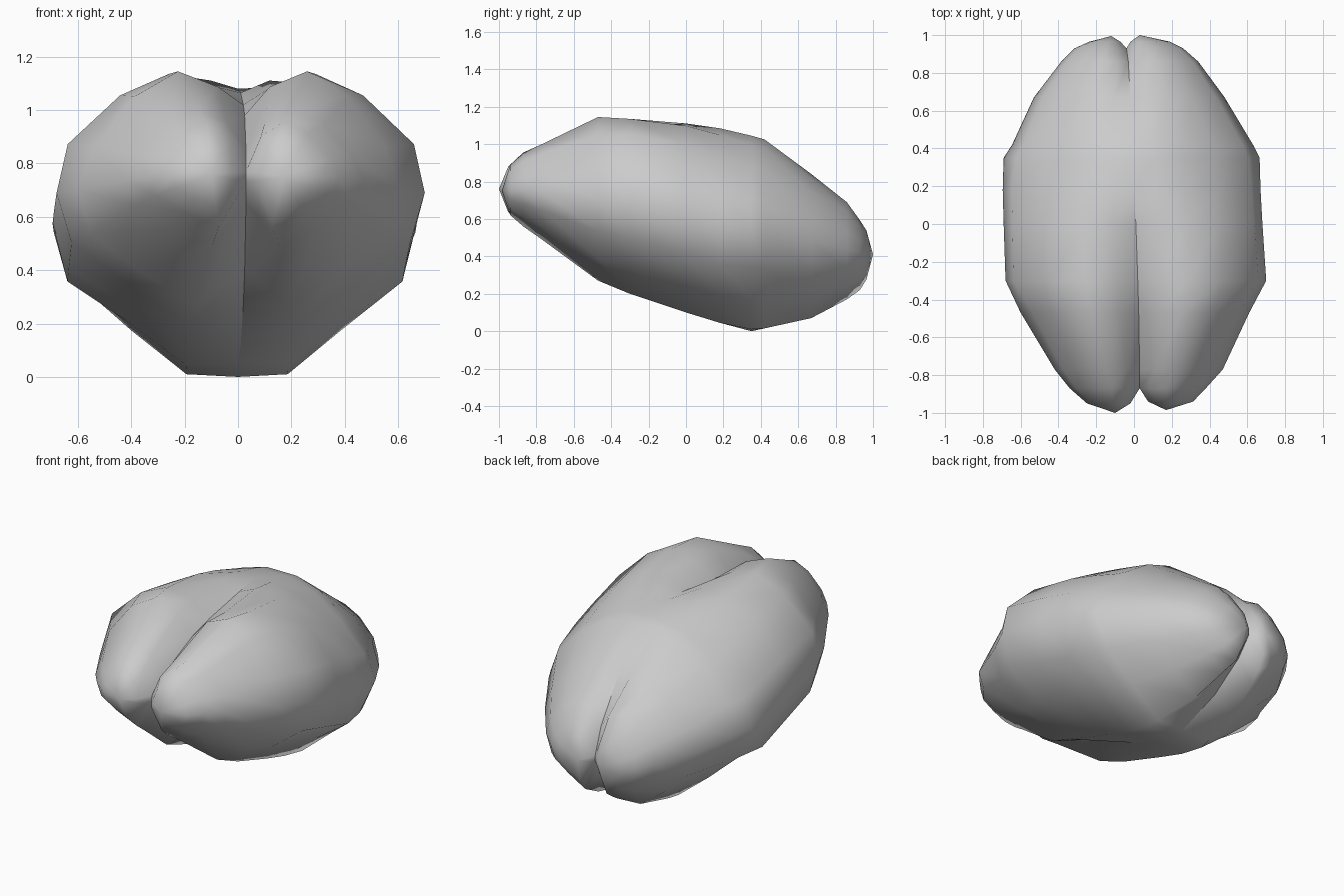
import bpy, bmesh

# Slices front to back: y, right width, left width, crown z, widest z, base z,
# top groove z, bottom groove z, groove x
SLICES = [
    (-0.87, 0.38, 0.34, 0.955, 0.75, 0.56, 0.77, 0.73, 0.03),
    (-0.77, 0.47, 0.42, 1.00, 0.74, 0.49, 0.85, 0.65, 0.03),
    (-0.47, 0.61, 0.60, 1.145, 0.70, 0.27, 0.98, 0.40, 0.025),
    (-0.30, 0.70, 0.68, 1.135, 0.69, 0.20, 1.02, 0.27, 0.02),
    (0.00, 0.68, 0.69, 1.12, 0.62, 0.10, 1.065, 0.12, 0.01),
    (0.18, 0.67, 0.695, 1.085, 0.575, 0.045, 1.08, 0.05, 0.0),
    (0.35, 0.665, 0.69, 1.045, 0.54, 0.01, 1.045, 0.0, 0.0),
    (0.42, 0.63, 0.645, 1.025, 0.53, 0.015, 1.025, 0.02, 0.0),
    (0.67, 0.48, 0.53, 0.84, 0.48, 0.07, 0.83, 0.14, -0.02),
    (0.86, 0.34, 0.385, 0.70, 0.44, 0.17, 0.58, 0.29, -0.03),
    (0.93, 0.26, 0.315, 0.60, 0.42, 0.22, 0.43, 0.40, -0.04),
]
# One lobe's outline by y: fraction of width, fraction of height above/below
# the widest z. The crown moves from mid-lobe at the front to the centre behind.
OUTLINES = [
    (-0.47, [(0.16, 0.95), (0.40, 1.0), (0.66, 0.79), (0.90, 0.36), (1.0, 0.0),
             (0.92, -0.38), (0.62, -0.72), (0.28, -1.0)]),
    (-0.30, [(0.16, 0.95), (0.40, 1.0), (0.66, 0.82), (0.94, 0.41), (1.0, 0.0),
             (0.92, -0.38), (0.62, -0.69), (0.28, -1.0)]),
    (0.18, [(0.16, 1.0), (0.40, 0.93), (0.66, 0.72), (0.93, 0.37), (1.0, 0.0),
            (0.92, -0.41), (0.60, -0.69), (0.28, -1.0)]),
    (0.35, [(0.16, 1.0), (0.40, 0.90), (0.66, 0.67), (0.91, 0.33), (1.0, 0.0),
            (0.86, -0.37), (0.58, -0.69), (0.28, -1.0)]),
    (0.67, [(0.16, 1.0), (0.40, 0.93), (0.66, 0.73), (0.91, 0.37), (1.0, 0.0),
            (0.87, -0.40), (0.60, -0.71), (0.28, -1.0)]),
    (0.86, [(0.16, 0.97), (0.40, 0.96), (0.66, 0.77), (0.92, 0.38), (1.0, 0.0),
            (0.90, -0.40), (0.60, -0.72), (0.28, -1.0)]),
]


def outline(y):
    if y <= OUTLINES[0][0]:
        return OUTLINES[0][1]
    for (y0, a), (y1, b) in zip(OUTLINES, OUTLINES[1:]):
        if y <= y1:
            t = (y - y0) / (y1 - y0)
            return [(p[0] + t * (q[0] - p[0]), p[1] + t * (q[1] - p[1]))
                    for p, q in zip(a, b)]
    return OUTLINES[-1][1]


def half(s, sign):
    y, wr, wl, top, mid, bot, gt, gb, gx = s
    w = wr if sign > 0 else wl
    pts = []
    for i, (u, v) in enumerate(outline(y)):
        z = mid + v * ((top - mid) if v > 0 else (mid - bot))
        if i == 0:
            z = gt + 0.75 * (z - gt) if y < -0.1 or y > 0.7 else z
        pts.append((gx + u * (sign * w - gx), y, z))
    return pts


bm = bmesh.new()
rings = []
for s in SLICES:
    top = [(s[8], s[0], s[6])]
    base = [(s[8], s[0], s[7])]
    pts = top + half(s, 1) + base + half(s, -1)[::-1]
    rings.append([bm.verts.new(p) for p in pts])
n = len(rings[0])
h = n // 2
for a, b in zip(rings, rings[1:]):
    for i in range(n):
        j = (i + 1) % n
        bm.faces.new((a[i], a[j], b[j], b[i]))


# Rounded lobe ends: each half ring shrinks toward its tip
def cap(ring, tips):
    loops = (ring[:h + 1], ring[h:] + ring[:1])
    for loop, (center, y, k) in zip(loops, tips):
        cx, cy, cz = center
        cur = [bm.verts.new((cx + (v.co.x - cx) * k, y, cz + (v.co.z - cz) * k))
               for v in loop]
        tip = bm.verts.new(center)
        for i in range(len(loop)):
            j = (i + 1) % len(loop)
            bm.faces.new((loop[i], loop[j], cur[j], cur[i]))
            bm.faces.new((cur[i], cur[j], tip))


cap(rings[0], [((0.17, -0.985, 0.75), -0.94, 0.68),
               ((-0.10, -1.0, 0.76), -0.95, 0.62)])
cap(rings[-1], [((0.03, 1.0, 0.41), 0.965, 0.70),
                ((-0.12, 0.995, 0.41), 0.965, 0.60)])

bmesh.ops.recalc_face_normals(bm, faces=bm.faces)
for f in bm.faces:
    f.smooth = True
# Crisp crease where the two lobes meet
for k in (0, h):
    for a, b in zip(rings, rings[1:]):
        if k or not 0.1 < a[0].co.y < 0.6:
            bm.edges.get((a[k], b[k])).smooth = False
for r in (rings[0], rings[-1]):
    bm.edges.get((r[0], r[h])).smooth = False

me = bpy.data.meshes.new("two_lobed_body")
bm.to_mesh(me)
bm.free()
body = bpy.data.objects.new("two_lobed_body", me)
bpy.context.collection.objects.link(body)
